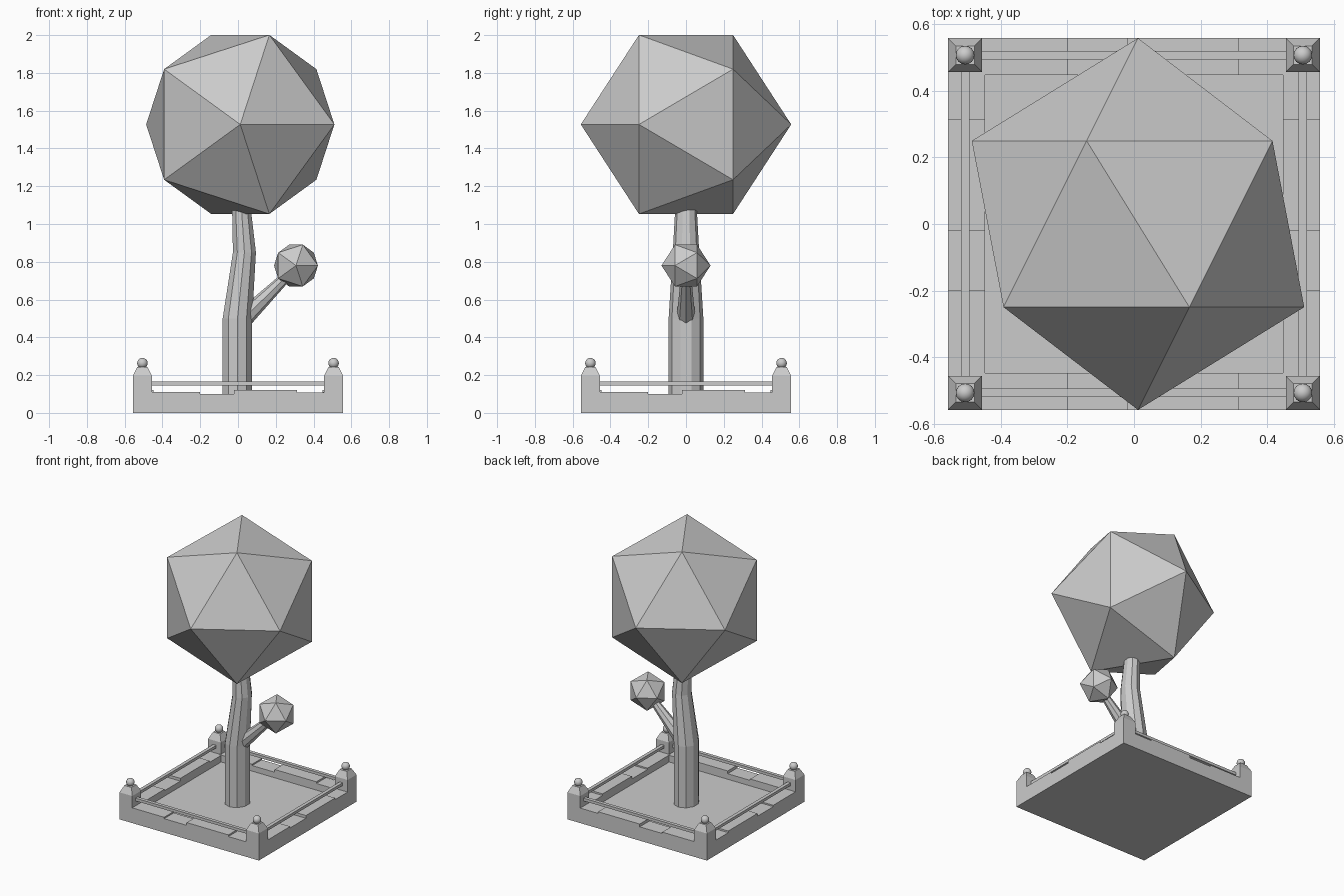
import bpy, math
from mathutils import Vector, Matrix

if "Cube" in bpy.data.objects:
    bpy.data.objects.remove(bpy.data.objects["Cube"])


def mesh_object(name, verts, faces):
    me = bpy.data.meshes.new(name)
    me.from_pydata(verts, [], faces)
    me.update()
    ob = bpy.data.objects.new(name, me)
    bpy.context.collection.objects.link(ob)
    return ob


def box(name, lo, hi):
    lo, hi = Vector(lo), Vector(hi)
    bpy.ops.mesh.primitive_cube_add(size=1, location=(lo + hi) / 2)
    ob = bpy.context.object
    ob.name = name
    ob.scale = hi - lo
    return ob


def loft(name, rings):
    """Skin equal-length rings of points and cap both ends."""
    n = len(rings[0])
    verts = [p for r in rings for p in r]
    faces = [tuple(reversed(range(n))),
             tuple(range(len(verts) - n, len(verts)))]
    for k in range(len(rings) - 1):
        for i in range(n):
            a, b = k * n + i, k * n + (i + 1) % n
            faces.append((a, b, b + n, a + n))
    return mesh_object(name, verts, faces)


def foliage(name, loc, r):
    bpy.ops.mesh.primitive_ico_sphere_add(subdivisions=1, radius=r, location=loc,
                                          rotation=(math.pi / 2, 0, 0))
    bpy.context.object.name = name


# Foliage balls
foliage("canopy", (0.012, 0, 1.527), 0.557)
foliage("small_foliage", (0.307, 0, 0.78), 0.13)

# Bent trunk: centre x, height, half width in x and y
N = 10
rings = []
for cx, z, rx, ry in [(-0.003, 0.05, 0.082, 0.092), (-0.003, 0.5, 0.082, 0.092),
                      (0.034, 0.85, 0.064, 0.07), (0.017, 1.1, 0.051, 0.056)]:
    rings.append([(cx + rx * math.cos(t), ry * math.sin(t), z)
                  for t in (2 * math.pi * (i + 0.5) / N for i in range(N))])
loft("trunk", rings)

# Tapered side branch
a, b = Vector((0.03, 0, 0.5)), Vector((0.27, 0, 0.735))
side = Vector((0, 1, 0))
up = (b - a).normalized().cross(side)
loft("branch", [[c + r * (side * -math.cos(t) + up * math.sin(t))
                 for t in (-2 * math.pi * i / 8 for i in range(8))]
                for c, r in ((a, 0.05), (b, 0.026))])

# Planter slab, filling the inside floor
W, INNER = 0.557, 0.447
box("base_slab", (-W, -W, 0), (W, W, 0.06))

# Uneven curb stones and rails on all four sides
stones = [(-0.46, -0.2, 0.11), (-0.2, -0.02, 0.1),
          (-0.02, 0.313, 0.12), (0.313, 0.46, 0.108)]
for s in (-1, 1):
    y0, y1 = sorted((s * INNER, s * W))
    r0, r1 = sorted((s * 0.493, s * 0.518))
    for p, q, h in stones:
        box("curb_stone", (p, y0, 0.05), (q, y1, h))
        box("curb_stone", (y0, p, 0.05), (y1, q, h))
    box("rail", (-0.47, r0, 0.145), (0.47, r1, 0.165))
    box("rail", (r0, -0.47, 0.145), (r1, 0.47, 0.165))

# Corner posts with chamfered caps and ball finials
for sx in (-1, 1):
    for sy in (-1, 1):
        x, y = sx * 0.506, sy * 0.506
        loft("corner_post", [[(x + i * h, y + j * h, z) for i, j in
                              ((-1, -1), (1, -1), (1, 1), (-1, 1))]
                             for h, z in ((0.051, 0.05), (0.051, 0.195), (0.028, 0.242))])
        bpy.ops.mesh.primitive_uv_sphere_add(segments=16, ring_count=10, radius=0.028,
                                             location=(x, y, 0.263))
        bpy.context.object.name = "post_ball"
        bpy.ops.object.shade_smooth_by_angle()
